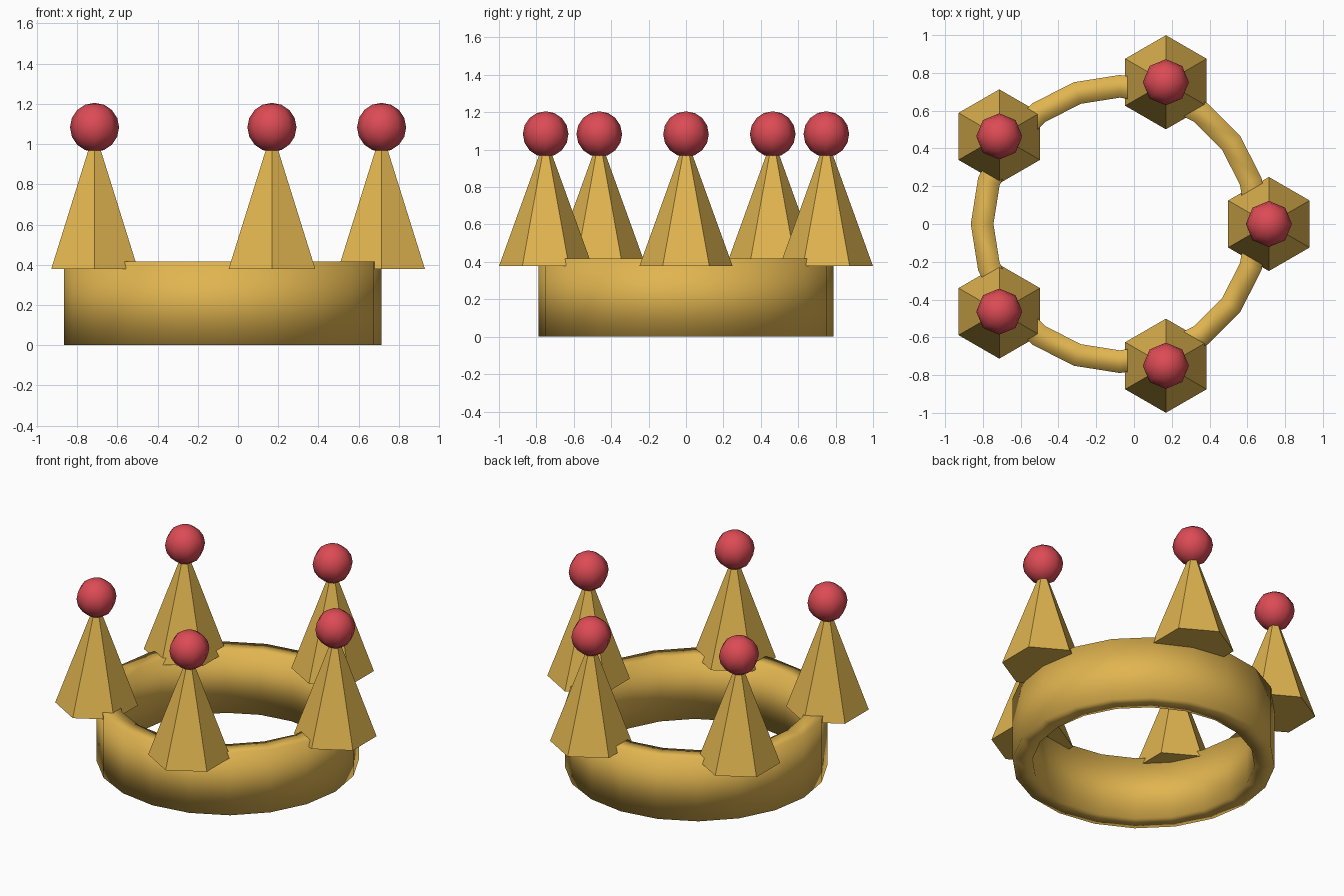
import bpy, bmesh
from math import cos, sin, pi, radians
from mathutils import Vector, Matrix

if "Cube" in bpy.data.objects:
    bpy.data.objects.remove(bpy.data.objects["Cube"])

CX = -0.075      # ring centre, offset so the whole crown is centred
R = 0.789        # outer band radius, also the spike circle


def material(name, color):
    m = bpy.data.materials.new(name)
    m.diffuse_color = color
    m.use_nodes = True
    m.node_tree.nodes["Principled BSDF"].inputs["Base Color"].default_value = m.diffuse_color
    return m


gold = material("gold", (0.75, 0.46, 0.08, 1))
red = material("red", (0.72, 0.07, 0.09, 1))


def finish(name, bm, mat, smooth, loc):
    bmesh.ops.recalc_face_normals(bm, faces=bm.faces)
    for f in bm.faces:
        f.smooth = smooth
    me = bpy.data.meshes.new(name)
    bm.to_mesh(me)
    bm.free()
    me.materials.append(mat)
    ob = bpy.data.objects.new(name, me)
    ob.location = loc
    bpy.context.collection.objects.link(ob)
    return ob


# Band: rectangular section swept round 20 sides, softly shaded
bm = bmesh.new()
section = [(R, 0), (R, 0.417), (R - 0.12, 0.417), (R - 0.12, 0)]
n = 20
rings = [[bm.verts.new((r * cos(2 * pi * i / n), r * sin(2 * pi * i / n), z))
          for r, z in section] for i in range(n)]
for i in range(n):
    a, b = rings[i], rings[(i + 1) % n]
    for k in range(4):
        j = (k + 1) % 4
        bm.faces.new((a[k], b[k], b[j], a[j]))
finish("band", bm, gold, True, (CX, 0, 0))

# Five hexagonal spikes, each topped with a ball
for i in range(5):
    a = radians(72 * i)
    x, y = CX + R * cos(a), R * sin(a)

    bm = bmesh.new()
    bmesh.ops.create_cone(bm, cap_ends=True, segments=6, radius1=0.249,
                          radius2=0.0, depth=0.69)
    # keep a corner of the hexagon pointing along y
    if max(v.co.y for v in bm.verts) < 0.24:
        bmesh.ops.rotate(bm, verts=bm.verts, cent=Vector(),
                         matrix=Matrix.Rotation(radians(30), 3, 'Z'))
    bmesh.ops.remove_doubles(bm, verts=bm.verts, dist=1e-4)
    finish(f"spike_{i + 1}", bm, gold, False, (x, y, 0.378 + 0.345))

    bm = bmesh.new()
    bmesh.ops.create_uvsphere(bm, u_segments=8, v_segments=8, radius=0.122)
    finish(f"ball_{i + 1}", bm, red, True, (x, y, 1.083))
